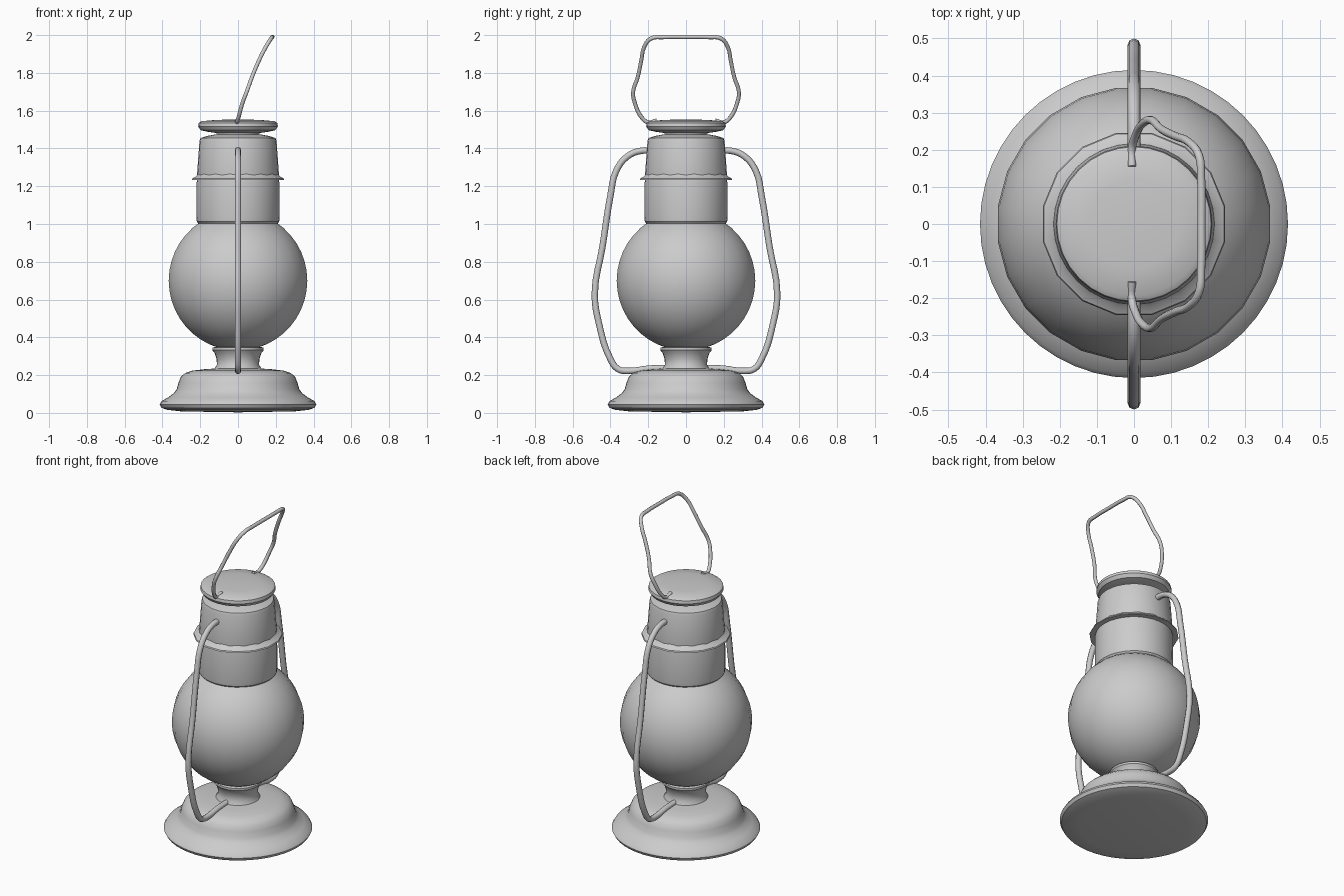
import bpy, bmesh, math
from mathutils import Vector

if "Cube" in bpy.data.objects:
    bpy.data.objects.remove(bpy.data.objects["Cube"])


def finish(name, bm, angle=35):
    bmesh.ops.remove_doubles(bm, verts=bm.verts, dist=1e-5)
    bmesh.ops.recalc_face_normals(bm, faces=bm.faces)
    me = bpy.data.meshes.new(name)
    bm.to_mesh(me)
    bm.free()
    ob = bpy.data.objects.new(name, me)
    bpy.context.collection.objects.link(ob)
    bpy.ops.object.select_all(action='DESELECT')
    ob.select_set(True)
    bpy.context.view_layer.objects.active = ob
    bpy.ops.object.shade_smooth_by_angle(angle=math.radians(angle))
    return ob


def lathe(name, profile, sides, turn=0.0, angle=35):
    """Spin an (r, z) profile around the z axis."""
    bm = bmesh.new()
    vs = [bm.verts.new((r * math.cos(turn), r * math.sin(turn), z)) for r, z in profile]
    edges = [bm.edges.new(p) for p in zip(vs, vs[1:])]
    bmesh.ops.spin(bm, geom=vs + edges, cent=(0, 0, 0), axis=(0, 0, 1),
                   angle=2 * math.pi, steps=sides, use_duplicate=False)
    return finish(name, bm, angle)


def tube(name, points, radius):
    """Round tube following a smooth path."""
    cu = bpy.data.curves.new(name, 'CURVE')
    cu.dimensions = '3D'
    cu.bevel_depth = radius
    cu.bevel_resolution = 2
    cu.resolution_u = 4
    cu.use_fill_caps = True
    sp = cu.splines.new('BEZIER')
    sp.bezier_points.add(len(points) - 1)
    for bp, p in zip(sp.bezier_points, points):
        bp.co = Vector(p)
        bp.handle_left_type = bp.handle_right_type = 'AUTO'
    ob = bpy.data.objects.new(name, cu)
    bpy.context.collection.objects.link(ob)
    return ob


# Fuel tank base with its neck
lathe("base", [(0, 0.003), (0.30, 0.008), (0.375, 0.016), (0.405, 0.027), (0.415, 0.045),
               (0.405, 0.062), (0.37, 0.082), (0.34, 0.104), (0.325, 0.125),
               (0.315, 0.16), (0.303, 0.19), (0.28, 0.211), (0.24, 0.224),
               (0.18, 0.231), (0.122, 0.235)], 48)
lathe("neck", [(0.125, 0.232), (0.112, 0.255), (0.113, 0.285), (0.123, 0.315),
               (0.136, 0.332), (0.136, 0.345), (0.12, 0.35), (0.08, 0.352)], 32)

# Glass globe, cut open at top and bottom
a0, a1 = math.radians(-74), math.radians(57.5)
globe = [(0.37 * math.cos(a0 + (a1 - a0) * i / 16),
          0.70 + 0.37 * math.sin(a0 + (a1 - a0) * i / 16)) for i in range(17)]
lathe("globe", globe, 24, math.pi / 24, 50)

# Collar, flared flange, chimney and cap
lathe("collar", [(0.19, 1.005), (0.21, 1.003), (0.218, 1.012), (0.22, 1.03),
                 (0.219, 1.22), (0.215, 1.24)], 32)
lathe("flange", [(0.205, 1.232), (0.25, 1.232), (0.247, 1.24), (0.227, 1.252),
                 (0.214, 1.268)], 16, math.pi / 16)
lathe("chimney", [(0.215, 1.235), (0.217, 1.26), (0.204, 1.44), (0.199, 1.455),
                  (0.165, 1.466), (0.115, 1.475), (0.115, 1.482), (0.16, 1.488)], 32)
lathe("cap", [(0.11, 1.482), (0.165, 1.489), (0.198, 1.497), (0.211, 1.517),
              (0.208, 1.535), (0.193, 1.544), (0.12, 1.551), (0, 1.554)], 32)

# Side air tubes, mirrored front and back
side = [(0.17, 1.385), (0.235, 1.388), (0.31, 1.358), (0.37, 1.28), (0.40, 1.15),
        (0.442, 0.88), (0.483, 0.63), (0.46, 0.47), (0.40, 0.285),
        (0.36, 0.232), (0.30, 0.222), (0.20, 0.234), (0.10, 0.238)]
for s, label in ((-1, "front"), (1, "back")):
    tube(label + "_air_tube", [(0, s * y, z) for y, z in side], 0.017)

# Wire carrying handle, leaning to +x
half = [(-0.005, 0.155, 1.548), (-0.006, 0.20, 1.538), (0.003, 0.235, 1.565),
        (0.025, 0.272, 1.645), (0.046, 0.28, 1.70), (0.073, 0.256, 1.775),
        (0.113, 0.236, 1.87), (0.146, 0.222, 1.935), (0.175, 0.185, 1.982),
        (0.181, 0.12, 1.989)]
path = half + [(0.182, 0, 1.990)] + [(x, -y, z) for x, y, z in reversed(half)]
tube("carry_handle", path, 0.011)
